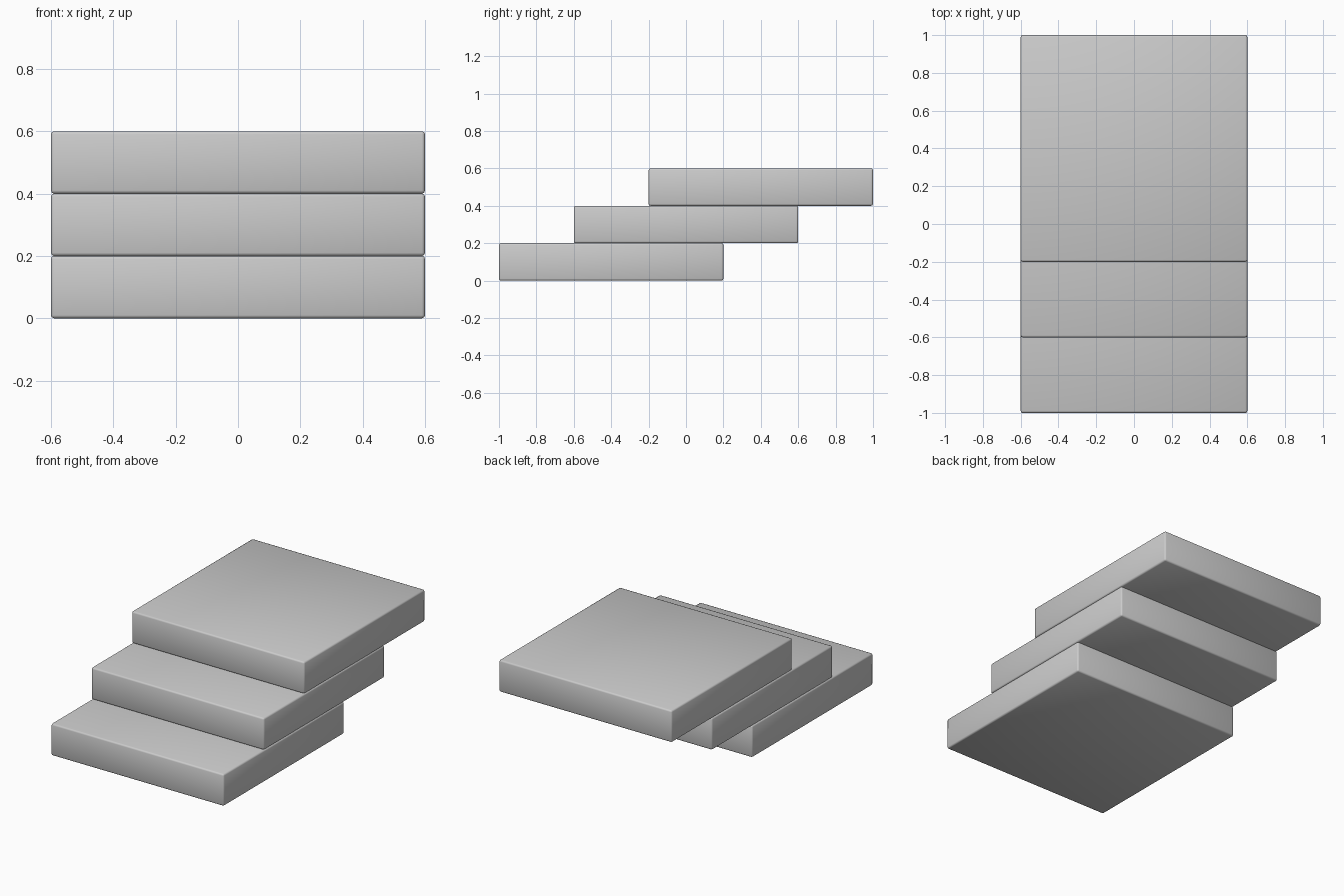
import bpy

if "Cube" in bpy.data.objects:
    bpy.data.objects.remove(bpy.data.objects["Cube"])

WIDTH, DEPTH, HEIGHT = 1.2, 1.2, 0.2
STEP_BACK = 0.4


def add_step(index):
    """One softly bevelled slab, set back from the one beneath it."""
    bpy.ops.mesh.primitive_cube_add(
        size=1, location=(0, (index - 1) * STEP_BACK, (index + 0.5) * HEIGHT))
    step = bpy.context.object
    step.name = f"step_{index + 1}"
    step.scale = (WIDTH, DEPTH, HEIGHT)
    bpy.ops.object.transform_apply(location=False, rotation=False, scale=True)
    bevel = step.modifiers.new("edge_bevel", 'BEVEL')
    bevel.width = 0.01
    bevel.segments = 2
    bpy.ops.object.shade_smooth()


# Three overlapping stair slabs, rising towards the back
for i in range(3):
    add_step(i)
